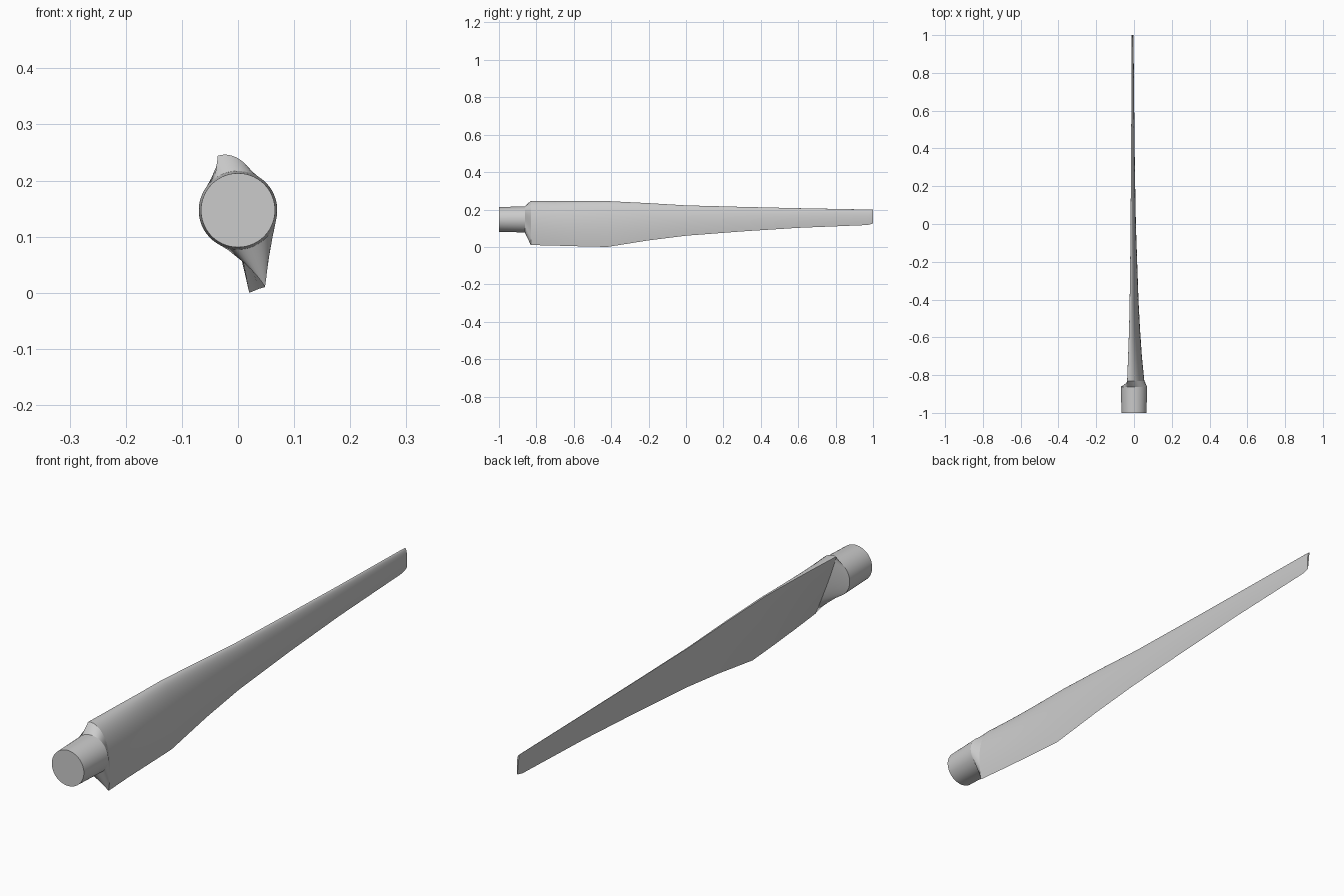
import bpy, bmesh, math

cube = bpy.data.objects.get("Cube")
if cube:
    bpy.data.objects.remove(cube, do_unlink=True)

# One plain grey for the whole part
grey = bpy.data.materials.new("light grey")
grey.use_nodes = True
GREY = (0.6, 0.6, 0.6, 1)
grey.diffuse_color = GREY
grey.node_tree.nodes["Principled BSDF"].inputs["Base Color"].default_value = GREY

SIDES = 64
AXIS_Z = 0.147


def ring(y, radius):
    """Circular section of the root, starting at the leading edge side."""
    pts = []
    for i in range(SIDES):
        a = math.tau * i / SIDES - 0.34
        pts.append((radius * math.sin(a), y, AXIS_Z + radius * math.cos(a)))
    return pts


def airfoil(y, lead, trail, thick):
    """Section with a rounded leading edge, a bulged +x side and a flat -x side."""
    dx, dz = trail[0] - lead[0], trail[1] - lead[1]
    chord = math.hypot(dx, dz)
    nx, nz = -dz / chord, dx / chord
    pts = []
    for i in range(SIDES):
        a = math.tau * i / SIDES
        s = (1 - math.cos(a)) / 2
        bulge = 2.6 * math.sqrt(s) * (1 - s)
        off = thick * bulge if a < math.pi else -0.08 * thick * bulge
        pts.append((lead[0] + dx * s + nx * off, y, lead[1] + dz * s + nz * off))
    return pts


def loft(name, sections, sharp_rings=()):
    """Skin the sections in order and cap both ends."""
    bm = bmesh.new()
    rows = [[bm.verts.new(p) for p in sec] for sec in sections]
    for a, b in zip(rows, rows[1:]):
        for i in range(SIDES):
            j = (i + 1) % SIDES
            bm.faces.new((a[i], a[j], b[j], b[i]))
    bm.faces.new(rows[0])
    bm.faces.new(rows[-1][::-1])
    bmesh.ops.recalc_face_normals(bm, faces=bm.faces[:])
    for k in sharp_rings:
        for i in range(SIDES):
            bm.edges.get((rows[k][i], rows[k][(i + 1) % SIDES])).smooth = False
    mesh = bpy.data.meshes.new(name)
    bm.to_mesh(mesh)
    bm.free()
    mesh.materials.append(grey)
    obj = bpy.data.objects.new(name, mesh)
    bpy.context.collection.objects.link(obj)
    bpy.ops.object.select_all(action="DESELECT")
    obj.select_set(True)
    bpy.context.view_layer.objects.active = obj
    bpy.ops.object.shade_smooth_by_angle(angle=math.radians(35))
    return obj


# Round root, then twisting and tapering airfoil: y, leading (x, z), trailing (x, z), thickness
stations = [
    (-0.83, (-0.036, 0.244), (0.048, 0.010), 0.052),
    (-0.70, (-0.031, 0.245), (0.037, 0.007), 0.040),
    (-0.56, (-0.026, 0.245), (0.028, 0.003), 0.032),
    (-0.42, (-0.023, 0.245), (0.020, 0.000), 0.027),
    (-0.20, (-0.020, 0.234), (0.012, 0.035), 0.022),
    (0.00, (-0.018, 0.222), (0.006, 0.060), 0.017),
    (0.30, (-0.016, 0.214), (0.001, 0.083), 0.013),
    (0.60, (-0.014, 0.207), (-0.002, 0.102), 0.010),
    (0.97, (-0.013, 0.200), (-0.005, 0.117), 0.007),
    (1.00, (-0.013, 0.199), (-0.006, 0.125), 0.006),
]
root = [ring(-1.0, 0.066), ring(-0.862, 0.070)]
blade = [airfoil(*s) for s in stations]
loft("blade_with_round_root", root + blade, sharp_rings=(0, 1, 2))
